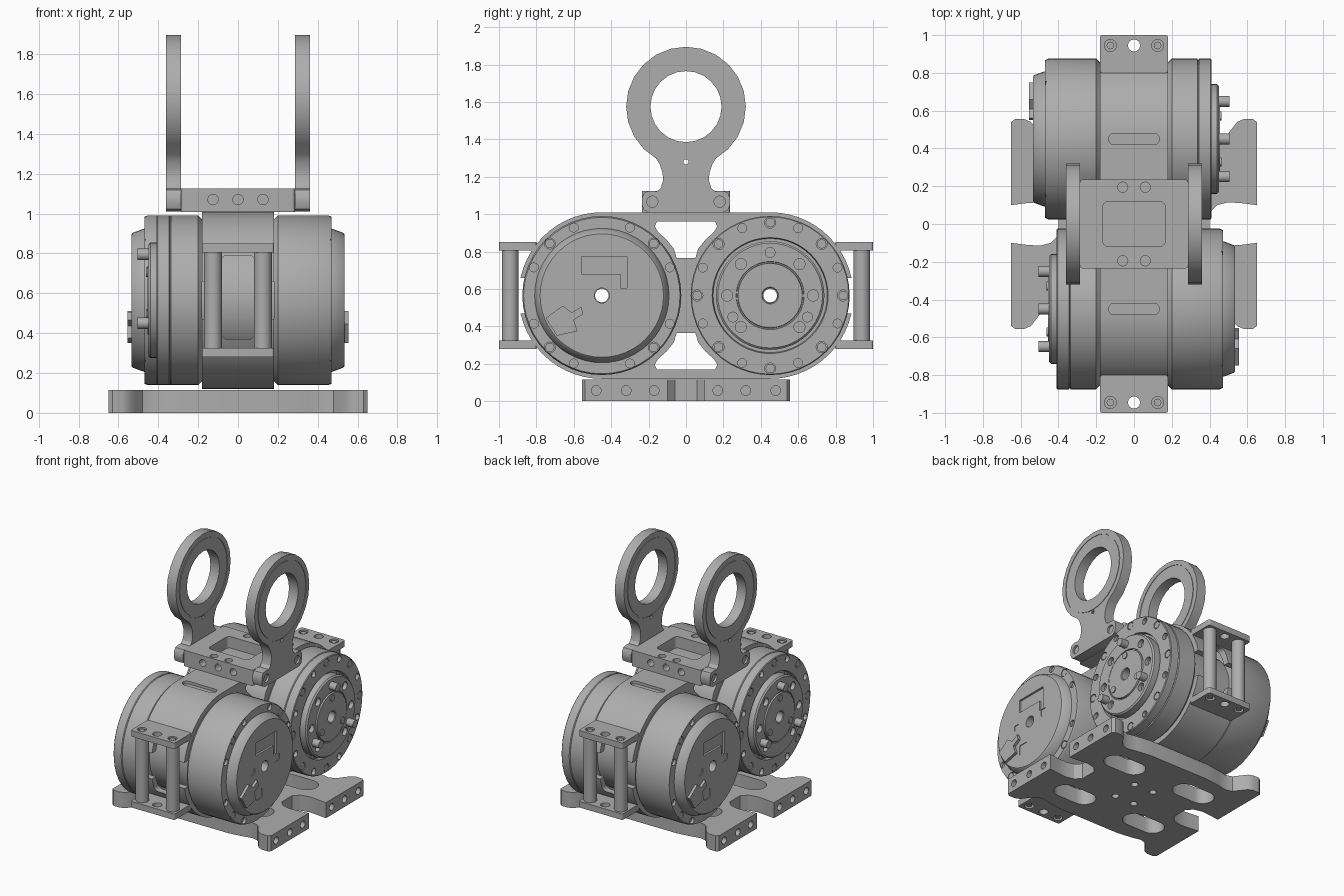
import bpy, bmesh
from math import sin, cos, pi, radians
from mathutils import Matrix

cube = bpy.data.objects.get("Cube")
if cube:
    bpy.data.objects.remove(cube, do_unlink=True)

GREY = (0.42, 0.42, 0.42, 1)
grey = bpy.data.materials.new("machined_grey")
grey.use_nodes = True
grey.diffuse_color = GREY
grey.node_tree.nodes["Principled BSDF"].inputs["Base Color"].default_value = GREY


# --- shape helpers -------------------------------------------------------
def place(axis, a, b, t):
    return {"x": (t, a, b), "y": (a, t, b), "z": (a, b, t)}[axis]


def prism(bm, pts, axis, lo, hi):
    """Extrude a 2D outline along an axis."""
    ends = [[bm.verts.new(place(axis, a, b, t)) for a, b in pts] for t in (lo, hi)]
    n = len(pts)
    faces = [bm.faces.new(e) for e in ends]
    for i in range(n):
        j = (i + 1) % n
        faces.append(bm.faces.new((ends[0][i], ends[0][j], ends[1][j], ends[1][i])))
    bmesh.ops.recalc_face_normals(bm, faces=faces)


def arc(a, b, r, start, stop, n):
    steps = [radians(start + (stop - start) * i / n) for i in range(n + 1)]
    return [(a + r * cos(t), b + r * sin(t)) for t in steps]


def rod(bm, axis, a, b, r, lo, hi, n=16):
    prism(bm, arc(a, b, r, 0, 360, n)[:-1], axis, lo, hi)


def rounded(a, b, w, h, r):
    """Rounded rectangle outline."""
    pts = []
    for k, (sx, sy) in enumerate(((1, 1), (-1, 1), (-1, -1), (1, -1))):
        pts += arc(a + sx * (w / 2 - r), b + sy * (h / 2 - r), r, 90 * k, 90 * k + 90, 5)
    if w <= 2 * r or h <= 2 * r:
        pts = [p for i, p in enumerate(pts)
               if abs(p[0] - pts[i - 1][0]) + abs(p[1] - pts[i - 1][1]) > 1e-6]
    return pts


def lathe(bm, loop, n=48):
    """Revolve a closed (x, radius) loop around the x axis."""
    rings = [[bm.verts.new((x, r * cos(2 * pi * i / n), r * sin(2 * pi * i / n)))
              for x, r in loop] for i in range(n)]
    m, faces = len(loop), []
    for i in range(n):
        p, q = rings[i], rings[(i + 1) % n]
        faces += [bm.faces.new((p[k], p[(k + 1) % m], q[(k + 1) % m], q[k])) for k in range(m)]
    bmesh.ops.recalc_face_normals(bm, faces=faces)


def mesh_object(name, draw):
    bm = bmesh.new()
    draw(bm)
    me = bpy.data.meshes.new(name)
    bm.to_mesh(me)
    bm.free()
    ob = bpy.data.objects.new(name, me)
    bpy.context.collection.objects.link(ob)
    return ob


def part(name, draw, cuts=None, matrix=None):
    """Build a part, subtract its cutters, place and shade it."""
    ob = mesh_object(name, draw)
    if cuts:
        cutter = mesh_object(name + "_cutter", cuts)
        cutter.hide_render = True
        mod = ob.modifiers.new("cut", "BOOLEAN")
        mod.operation, mod.solver, mod.object = "DIFFERENCE", "EXACT", cutter
        mod.use_self = True
        graph = bpy.context.evaluated_depsgraph_get()
        ob.data = bpy.data.meshes.new_from_object(ob.evaluated_get(graph))
        ob.modifiers.clear()
        bpy.data.objects.remove(cutter, do_unlink=True)
    ob.data.materials.clear()
    ob.data.materials.append(grey)
    if matrix:
        ob.data.transform(matrix)
    bpy.ops.object.select_all(action="DESELECT")
    ob.select_set(True)
    bpy.context.view_layer.objects.active = ob
    bpy.ops.object.shade_smooth_by_angle(angle=radians(30))
    return ob


def polar(r, deg):
    return r * cos(radians(deg)), r * sin(radians(deg))


SIGNS = (-1, 1)
CORNERS = [(i, j) for i in SIGNS for j in SIGNS]
AXLE_Y, AXLE_Z = 0.45, 0.565


# --- motors: output on local +x, cover on local -x -----------------------
def motor(label, turn):
    m = Matrix.Rotation(turn, 4, "Z") @ Matrix.Translation((0, AXLE_Y, AXLE_Z))

    def rim_holes(bm):
        for k in range(16):
            rod(bm, "x", *polar(0.39, 22.5 * k), 0.024 if k % 2 else 0.03, 0.385, 0.45, 12)
    part(label + "_output_housing", lambda bm: lathe(bm, [
        (.18, .3), (.18, .405), (.2, .425), (.335, .425), (.34, .419), (.345, .425),
        (.405, .425), (.41, .42), (.41, .31), (.39, .305), (.39, .3)]), rim_holes, m)

    def bolts(bm):
        for k in range(8):
            rod(bm, "x", *polar(0.39, 45 * k), 0.025, 0.38, 0.408, 12)
        for k in range(3):
            rod(bm, "x", *polar(0.14, 90 + 120 * k), 0.024, 0.44, 0.462, 12)
        for k in range(4):
            rod(bm, "x", *polar(0.393, 45 + 90 * k), 0.025, -0.468, -0.44, 12)
    part(label + "_bolts", bolts, None, m)

    part(label + "_core", lambda bm: lathe(bm, [
        (-.46, .036), (-.46, .33), (.385, .33), (.385, .036)]), None, m)

    def disc_holes(bm):
        for deg in (0, 47, 133, 180, 227, 313):
            rod(bm, "x", *polar(0.23, deg), 0.03, 0.42, 0.5, 14)
    part(label + "_output_disc", lambda bm: lathe(bm, [
        (.38, .04), (.38, .29), (.44, .29), (.45, .28), (.45, .182), (.443, .18),
        (.443, .174), (.455, .172), (.455, .045), (.45, .04)]), disc_holes, m)

    def pins(bm):
        for k in range(3):
            rod(bm, "x", *polar(0.23, 90 + 120 * k), 0.029, 0.42, 0.505)
    part(label + "_output_pins", pins, None, m)

    def back_holes(bm):
        for k in range(16):
            if k % 4:
                rod(bm, "x", *polar(0.393, 22.5 * k), 0.024 if k % 2 else 0.029, -0.5, -0.45, 12)
    part(label + "_back_housing", lambda bm: lathe(bm, [
        (-.18, .3), (-.18, .405), (-.2, .425), (-.455, .425), (-.47, .418), (-.47, .3)]),
        back_holes, m)

    def recesses(bm):
        prism(bm, [(.11, .21), (-.135, .21), (-.135, .04), (-.1, .04), (-.1, .115), (.11, .115)],
              "x", -0.6, -0.52)
        for y, z, w in ((.14, .01, .045), (-.145, .01, .055), (.07, -.18, .075)):
            prism(bm, rounded(y, z, w, w, 0.012), "x", -0.6, -0.53)
    part(label + "_back_cover", lambda bm: lathe(bm, [
        (-.46, .04), (-.46, .362), (-.475, .358), (-.528, .338), (-.535, .33), (-.535, .04)]),
        recesses, m)

    def socket(bm):
        prism(bm, [(.3, -.12), (.21, -.055), (.16, -.09), (.11, -.06), (.1, -.1),
                   (.15, -.13), (.13, -.19), (.24, -.215)], "x", -0.555, -0.52)
    part(label + "_cable_socket", socket, None, m)


motor("rear_motor", 0)
motor("front_motor", pi)


# --- double ring bracket between the motors ------------------------------
def bracket_body(bm):
    prism(bm, arc(AXLE_Y, AXLE_Z, .445, -90, 90, 28) + arc(-AXLE_Y, AXLE_Z, .445, 90, 270, 28),
          "x", -0.18, 0.18)


def bracket_cuts(bm):
    half = [(.05, .2), (.065, .25), (.105, .3), (.15, .34), (.167, .37), (.155, .395)]
    for s in SIGNS:
        rod(bm, "x", s * AXLE_Y, AXLE_Z, 0.4, -0.3, 0.3, 48)
        prism(bm, [(y, AXLE_Z + s * z) for y, z in half]
              + [(-y, AXLE_Z + s * z) for y, z in reversed(half)], "x", -0.3, 0.3)
        prism(bm, rounded(s * 0.9, AXLE_Z, 0.16, 0.19, 0.02), "x", -0.3, 0.3)
        prism(bm, rounded(0, 0.58, 0.17, 0.42, 0.03), "y", s * 0.75, s * 1.0)
        prism(bm, rounded(0, s * AXLE_Y, 0.27, 0.06, 0.0299), "z", 0.99, 1.1)


part("bracket", bracket_body, bracket_cuts)


# --- end handles: pairs of tabs joined by posts --------------------------
for s, end in zip(SIGNS, ("front", "rear")):
    for z, level in ((0.28, "lower"), (0.805, "upper")):
        def tab_holes(bm):
            for x in (-.125, 0, .125):
                rod(bm, "z", x, s * 0.945, 0.032, z - .1, z + .1)
        part(f"{end}_{level}_tab",
             lambda bm: prism(bm, rounded(0, s * 0.9, 0.36, 0.2, 0.012), "z", z, z + 0.045),
             tab_holes)

    def posts(bm):
        for x in SIGNS:
            rod(bm, "z", x * 0.125, s * 0.94, 0.045, 0.325, 0.805, 20)
            rod(bm, "z", x * 0.125, s * 0.945, 0.02, 0.285, 0.845)
    part(f"{end}_posts", posts)


# --- base plate with four feet -------------------------------------------
quarter = [(.25, .47), (.36, .455), (.43, .44), (.48, .455), (.515, .5), (.545, .54),
           (.58, .555), (.63, .555), (.65, .54), (.65, .1), (.57, .11), (.5, .115),
           (.44, .1), (.4, .06)]


def base_body(bm):
    back = [(-x, y) for x, y in reversed(quarter)] + quarter
    prism(bm, back + [(-x, -y) for x, y in back], "z", 0, 0.115)


def base_cuts(bm):
    for i, j in CORNERS:
        prism(bm, rounded(i * 0.3, j * 0.26, 0.32, 0.16, 0.0799), "z", -0.1, 0.2)
        rod(bm, "z", i * 0.08, j * 0.1, 0.025, -0.1, 0.2)
        for y in (.17, .32, .48):
            rod(bm, "x", j * y, 0.057, 0.026, i * 0.58, i * 0.7)


part("base_plate", base_body, base_cuts)


# --- top mount block -----------------------------------------------------
def mount_cuts(bm):
    prism(bm, rounded(0, 0, 0.33, 0.24, 0.03), "z", 1.04, 1.3)
    for s in SIGNS:
        rod(bm, "z", s * 0.095, 0, 0.05, 1.025, 1.039)
        for t in SIGNS:
            rod(bm, "z", s * 0.06, t * 0.195, 0.027, 1.1, 1.2)
        for x in (-.125, 0, .125):
            rod(bm, "y", x, 1.07, 0.026, s * 0.16, s * 0.3)


part("top_mount", lambda bm: prism(bm, rounded(0, 0, 0.57, 0.47, 0.015), "z", 1.008, 1.125),
     mount_cuts)

# --- upright ring arms ---------------------------------------------------
edge = [(.2, 1.01), (.225, 1.022), (.235, 1.05), (.235, 1.09), (.22, 1.118), (.19, 1.125),
        (.155, 1.122), (.135, 1.14), (.123, 1.18), (.125, 1.22), (.14, 1.265)]
edge += arc(0, 1.575, 0.32, -60, 90, 10)
outline = edge + [(-y, z) for y, z in reversed(edge[:-1])]


def arm_cuts(bm):
    rod(bm, "x", 0, 1.575, 0.19, 0.2, 0.5, 24)
    rod(bm, "x", 0, 1.28, 0.014, 0.2, 0.5, 10)
    for s in SIGNS:
        rod(bm, "x", s * 0.18, 1.067, 0.03, 0.345, 0.5)
    groove = bmesh.new()
    for x in (.285, .36):
        lathe(groove, [(x - .004, .276), (x - .004, .284), (x + .004, .284), (x + .004, .276)], 32)
    groove.transform(Matrix.Translation((0, 0, 1.575)))
    me = bpy.data.meshes.new("groove")
    groove.to_mesh(me)
    groove.free()
    bm.from_mesh(me)
    bpy.data.meshes.remove(me)


for turn, side in ((0, "left"), (pi, "right")):
    part(side + "_ring_arm", lambda bm: prism(bm, outline, "x", 0.285, 0.36), arm_cuts,
         Matrix.Rotation(turn, 4, "Z"))
